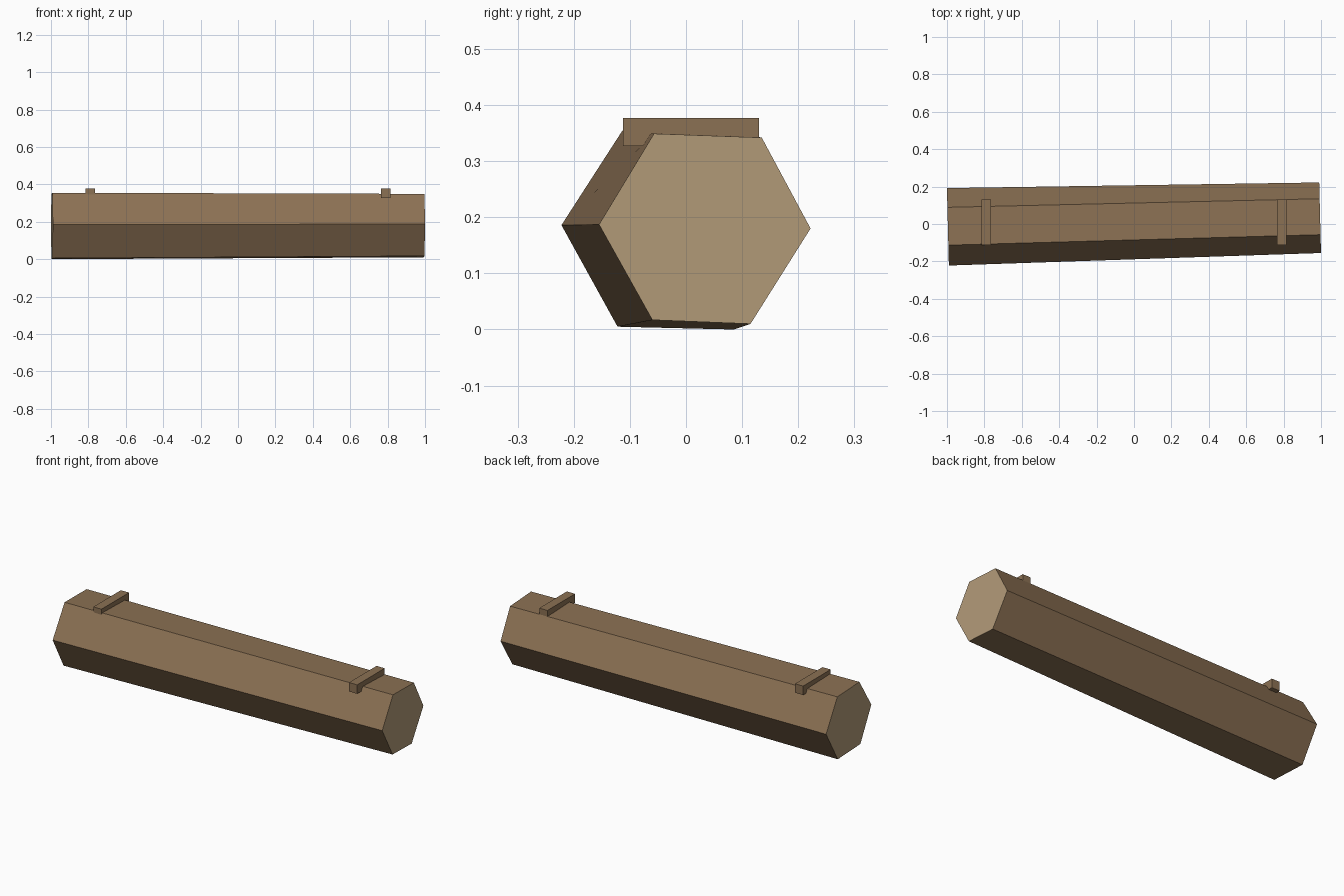
import bpy
import bmesh

cube = bpy.data.objects.get("Cube")
if cube:
    bpy.data.objects.remove(cube, do_unlink=True)


def make_material(name, rgb):
    mat = bpy.data.materials.new(name)
    mat.use_nodes = True
    color = (*rgb, 1.0)
    mat.diffuse_color = color
    mat.node_tree.nodes["Principled BSDF"].inputs["Base Color"].default_value = color
    return mat


bark = make_material("bark brown", (0.26, 0.165, 0.088))
cut_wood = make_material("cut wood tan", (0.445, 0.323, 0.188))


def add_object(name, bm, materials):
    bmesh.ops.recalc_face_normals(bm, faces=bm.faces)
    mesh = bpy.data.meshes.new(name)
    bm.to_mesh(mesh)
    bm.free()
    for mat in materials:
        mesh.materials.append(mat)
    obj = bpy.data.objects.new(name, mesh)
    bpy.context.collection.objects.link(obj)
    return obj


# Log: tapered six-sided beam, slightly yawed, as (y, z) end sections
thick_end = [(-0.222, 0.186), (-0.113, 0.355), (0.089, 0.350),
             (0.192, 0.181), (0.085, 0.0), (-0.122, 0.005)]
thin_end = [(-0.155, 0.187), (-0.057, 0.349), (0.135, 0.342),
            (0.222, 0.180), (0.115, 0.010), (-0.060, 0.017)]


def end_ring(bm, x, section):
    mid = sum(y for y, z in section) / len(section)
    return [bm.verts.new((x - 0.025 * (y - mid), y, z)) for y, z in section]


bm = bmesh.new()
left_ring = end_ring(bm, -0.995, thick_end)
right_ring = end_ring(bm, 0.995, thin_end)
for i in range(6):
    j = (i + 1) % 6
    bm.faces.new((left_ring[i], left_ring[j], right_ring[j], right_ring[i]))
for ring in (left_ring, right_ring):
    bm.faces.new(ring).material_index = 1
add_object("log_beam", bm, [bark, cut_wood])

# Cross battens on top, near each end
for name, x in (("right_batten", -0.79), ("left_batten", 0.79)):
    bm = bmesh.new()
    bmesh.ops.create_cube(bm, size=1.0)
    bmesh.ops.scale(bm, vec=(0.05, 0.243, 0.05), verts=bm.verts)
    bmesh.ops.translate(bm, vec=(x, 0.009, 0.352), verts=bm.verts)
    add_object(name, bm, [bark])
